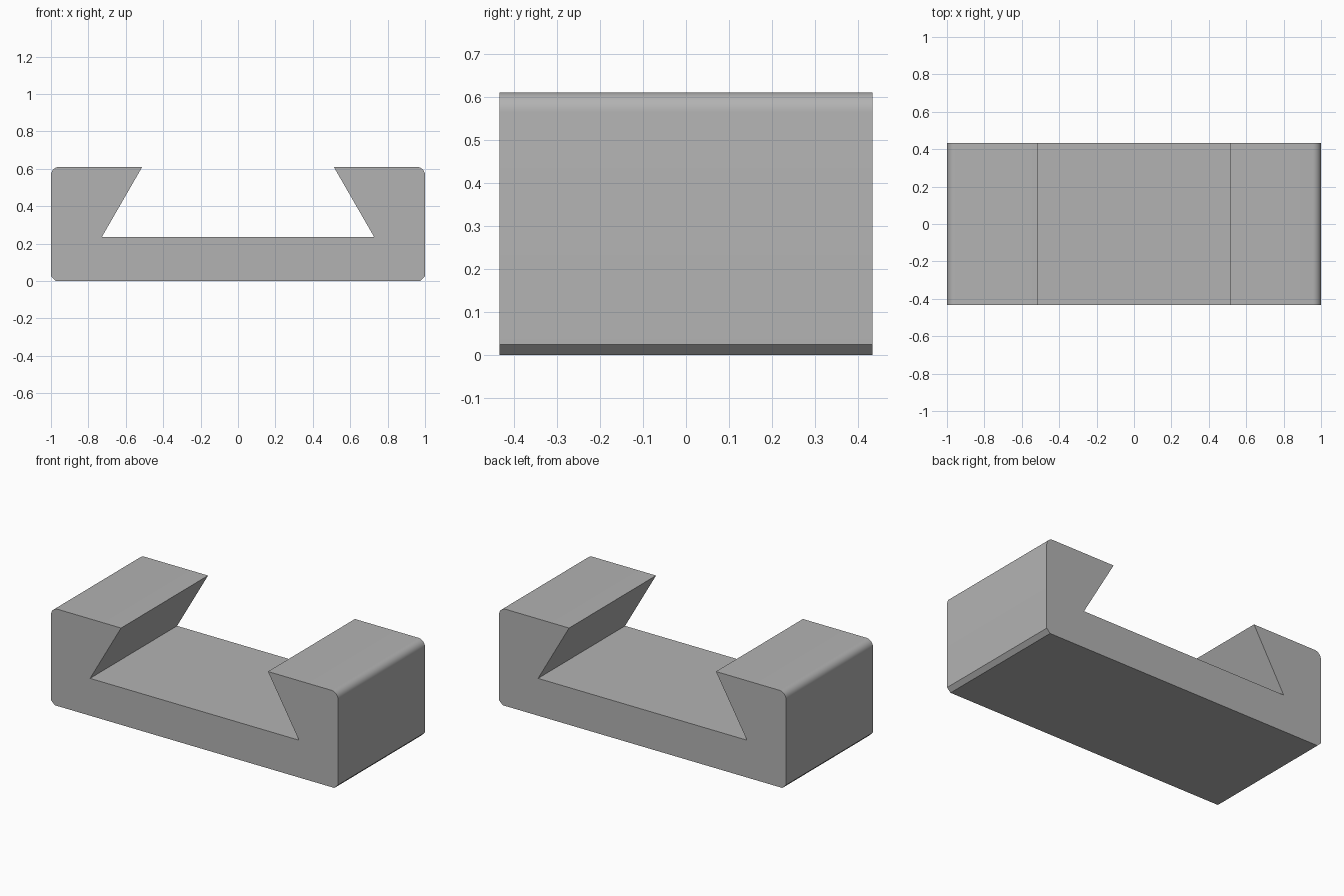
import bpy
import bmesh
from math import radians, sin, cos

cube = bpy.data.objects.get("Cube")
if cube:
    bpy.data.objects.remove(cube, do_unlink=True)

HEIGHT, HALF_DEPTH = 0.61, 0.433
CHAMFER, FILLET, STEPS = 0.025, 0.045, 8

# Plain grey material
grey = bpy.data.materials.new("grey")
grey.use_nodes = True
colour = (0.45, 0.45, 0.45, 1)
grey.diffuse_color = colour
grey.node_tree.nodes["Principled BSDF"].inputs["Base Color"].default_value = colour

# Half profile: chamfered foot, rounded shoulder, undercut dovetail slot
half = [(1 - CHAMFER, 0), (1, CHAMFER)]
for i in range(STEPS + 1):
    a = radians(90) * i / STEPS
    half.append((1 - FILLET + FILLET * cos(a), HEIGHT - FILLET + FILLET * sin(a)))
half += [(0.512, HEIGHT), (0.728, 0.235)]
profile = half + [(-x, z) for x, z in reversed(half)]

# Extrude the full profile from front to back
bm = bmesh.new()
front = bm.faces.new([bm.verts.new((x, -HALF_DEPTH, z)) for x, z in profile])
extruded = bmesh.ops.extrude_face_region(bm, geom=[front])["geom"]
back_verts = [g for g in extruded if isinstance(g, bmesh.types.BMVert)]
bmesh.ops.translate(bm, verts=back_verts, vec=(0, 2 * HALF_DEPTH, 0))
bmesh.ops.recalc_face_normals(bm, faces=bm.faces)

mesh = bpy.data.meshes.new("dovetail_block")
bm.to_mesh(mesh)
bm.free()
mesh.materials.append(grey)
block = bpy.data.objects.new("dovetail_block", mesh)
bpy.context.collection.objects.link(block)

# Smooth the rounded shoulders, keep the other edges sharp
bpy.ops.object.select_all(action="DESELECT")
block.select_set(True)
bpy.context.view_layer.objects.active = block
bpy.ops.object.shade_smooth_by_angle(angle=radians(30))
